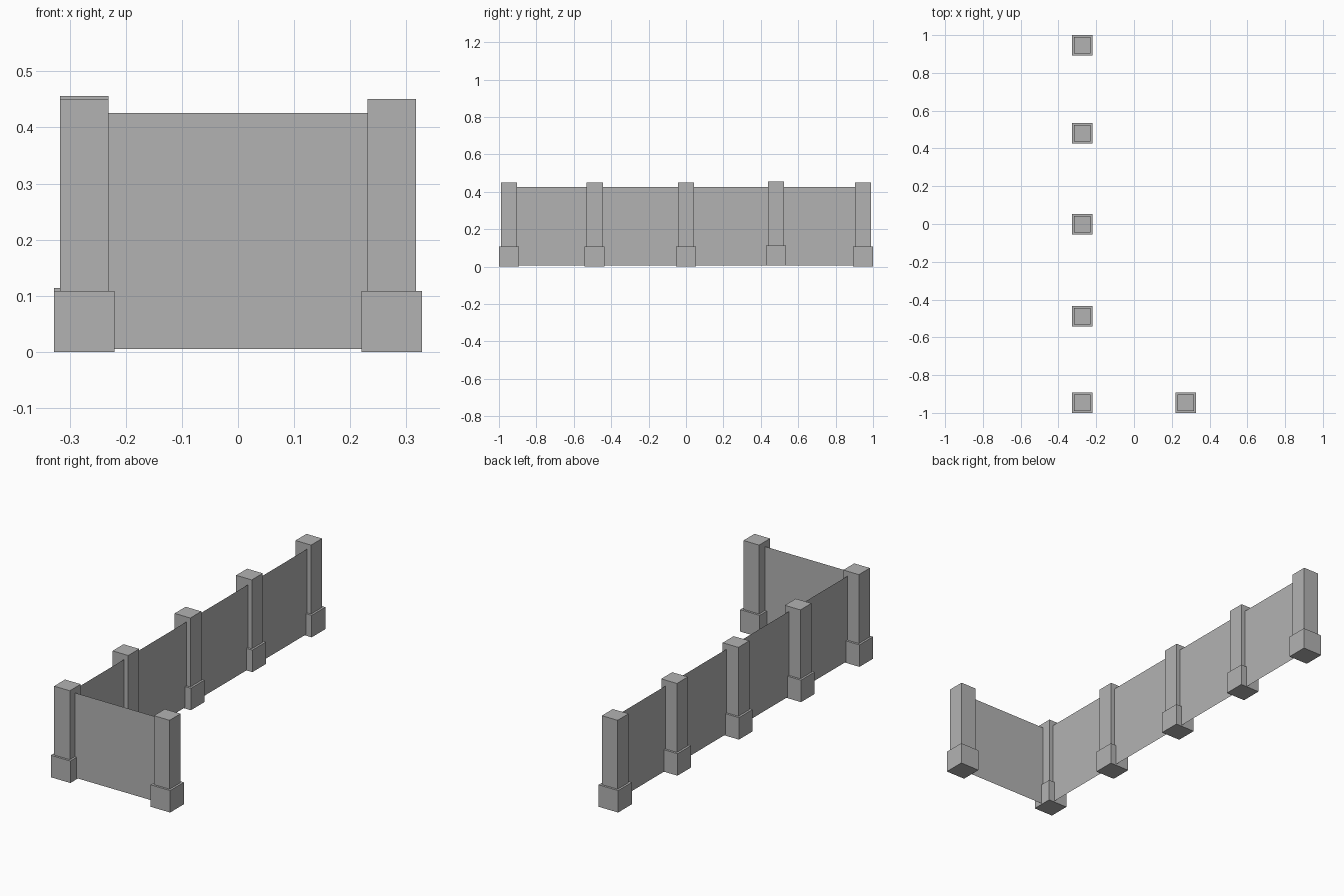
import bpy

cube = bpy.data.objects.get("Cube")
if cube:
    bpy.data.objects.remove(cube, do_unlink=True)

# Single stone grey
stone = bpy.data.materials.new("stone_grey")
stone.use_nodes = True
grey = (0.45, 0.45, 0.45, 1)
stone.diffuse_color = grey
stone.node_tree.nodes["Principled BSDF"].inputs["Base Color"].default_value = grey

BASE_W, BASE_H = 0.107, 0.109
SHAFT_W, POST_H = 0.086, 0.451
PANEL_Z0, PANEL_Z1 = 0.005, 0.426
ROW_X = 0.274


def block(name, x, y, z0, z1, width):
    """Square upright block."""
    bpy.ops.mesh.primitive_cube_add(size=1, location=(x, y, (z0 + z1) / 2))
    ob = bpy.context.object
    ob.name = name
    ob.scale = (width, width, z1 - z0)
    ob.data.materials.append(stone)


def post(label, x, y, lift=0):
    """Wide footing with a narrower shaft on top."""
    block(f"post_base_{label}", x, y, lift, lift + BASE_H, BASE_W)
    block(f"post_shaft_{label}", x, y, lift + BASE_H, lift + POST_H, SHAFT_W)


def panel(name, a, b):
    """Thin upright sheet between two ground points."""
    mesh = bpy.data.meshes.new(name)
    verts = [(*a, PANEL_Z0), (*b, PANEL_Z0), (*b, PANEL_Z1), (*a, PANEL_Z1)]
    mesh.from_pydata(verts, [], [(0, 1, 2, 3)])
    mesh.materials.append(stone)
    bpy.context.collection.objects.link(bpy.data.objects.new(name, mesh))


# Long row of posts, front to back, one standing slightly proud
row = [-0.9465, -0.488, -0.001, 0.481, 0.9465]
for i, y in enumerate(row):
    post(f"row_{i + 1}", -ROW_X, y, 0.005 if i == 3 else 0)

# Return post at the front corner
post("front_end", ROW_X, row[0])

# Panels of the long row and the short front return
for i, (y0, y1) in enumerate(zip(row, row[1:])):
    panel(f"side_panel_{i + 1}", (-0.253, y1), (-0.253, y0))
panel("front_panel", (-ROW_X, -0.95), (ROW_X, -0.95))
